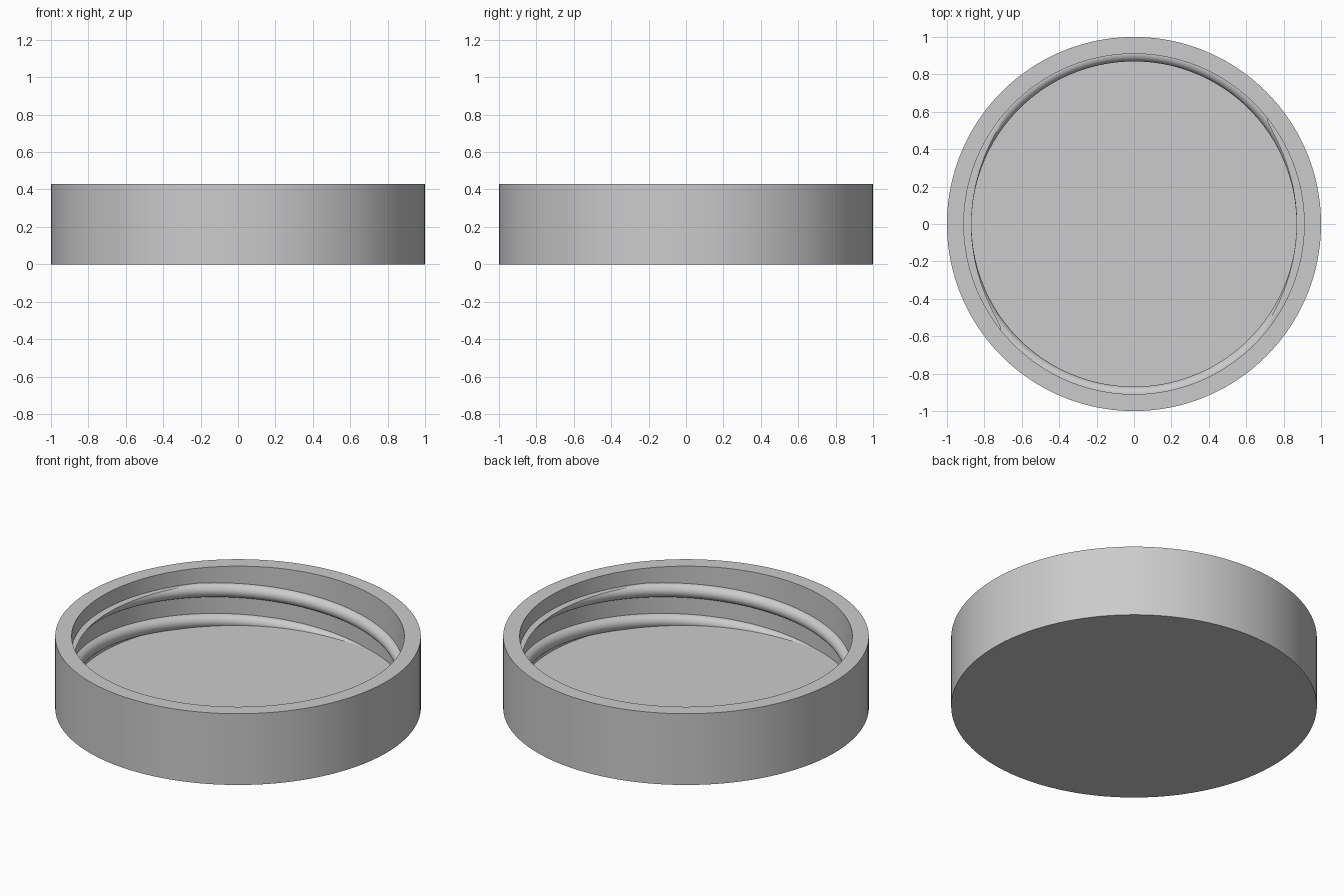
import bpy, bmesh, math

cube = bpy.data.objects.get("Cube")
if cube:
    bpy.data.objects.remove(cube, do_unlink=True)

HEIGHT, FLOOR, THREAD_TOP = 0.43, 0.09, 0.34
OUTER, BORE = 1.0, 0.91
LEAD, RIDGE = 0.37, 0.041

grey = bpy.data.materials.new("light grey plastic")
grey.use_nodes = True
grey.diffuse_color = (0.6, 0.6, 0.6, 1)
grey.node_tree.nodes["Principled BSDF"].inputs["Base Color"].default_value = (0.6, 0.6, 0.6, 1)


def finish(bm, name):
    bmesh.ops.recalc_face_normals(bm, faces=bm.faces)
    mesh = bpy.data.meshes.new(name)
    bm.to_mesh(mesh)
    bm.free()
    mesh.materials.append(grey)
    obj = bpy.data.objects.new(name, mesh)
    bpy.context.collection.objects.link(obj)
    bpy.ops.object.select_all(action='DESELECT')
    bpy.context.view_layer.objects.active = obj
    obj.select_set(True)
    bpy.ops.object.shade_smooth_by_angle(angle=math.radians(35))
    return obj


# Cup-shaped lid: one stepped profile turned into rings, capped at both ends
def lid_body(segments=160):
    bm = bmesh.new()
    rings = []
    for r, z in ((OUTER, 0), (OUTER, HEIGHT), (BORE, HEIGHT), (BORE, FLOOR)):
        angles = [math.tau * i / segments for i in range(segments)]
        rings.append([bm.verts.new((r * math.cos(a), r * math.sin(a), z)) for a in angles])
    for low, high in zip(rings, rings[1:]):
        for i in range(segments):
            j = (i + 1) % segments
            bm.faces.new((low[i], low[j], high[j], high[i]))
    bm.faces.new(rings[0])
    bm.faces.new(rings[-1])
    return finish(bm, "lid_body")


# Round ridge swept up a helix, half sunk in the wall and trimmed level
def thread(name, phase, steps=160, sides=24):
    bm = bmesh.new()
    z_start, z_end = FLOOR - 1.2 * RIDGE, THREAD_TOP + 1.2 * RIDGE
    rings = []
    for i in range(steps + 1):
        z = z_start + (z_end - z_start) * i / steps
        a = phase + math.tau * (z - 0.295) / LEAD
        ring = []
        for k in range(sides):
            t = math.tau * k / sides
            r = BORE + RIDGE * math.cos(t)
            ring.append(bm.verts.new((r * math.cos(a), r * math.sin(a), z + RIDGE * math.sin(t))))
        rings.append(ring)
    for low, high in zip(rings, rings[1:]):
        for k in range(sides):
            n = (k + 1) % sides
            bm.faces.new((low[k], low[n], high[n], high[k]))
    for level, direction in ((THREAD_TOP, 1), (FLOOR - 0.01, -1)):
        cut = bmesh.ops.bisect_plane(
            bm, geom=bm.verts[:] + bm.edges[:] + bm.faces[:], plane_co=(0, 0, level),
            plane_no=(0, 0, direction), clear_outer=True)
        edges = [e for e in cut["geom_cut"] if isinstance(e, bmesh.types.BMEdge)]
        bmesh.ops.holes_fill(bm, edges=edges, sides=0)
    return finish(bm, name)


lid_body()
for label, degrees in (("thread_first", 135), ("thread_second", 315)):
    thread(label, math.radians(degrees))
